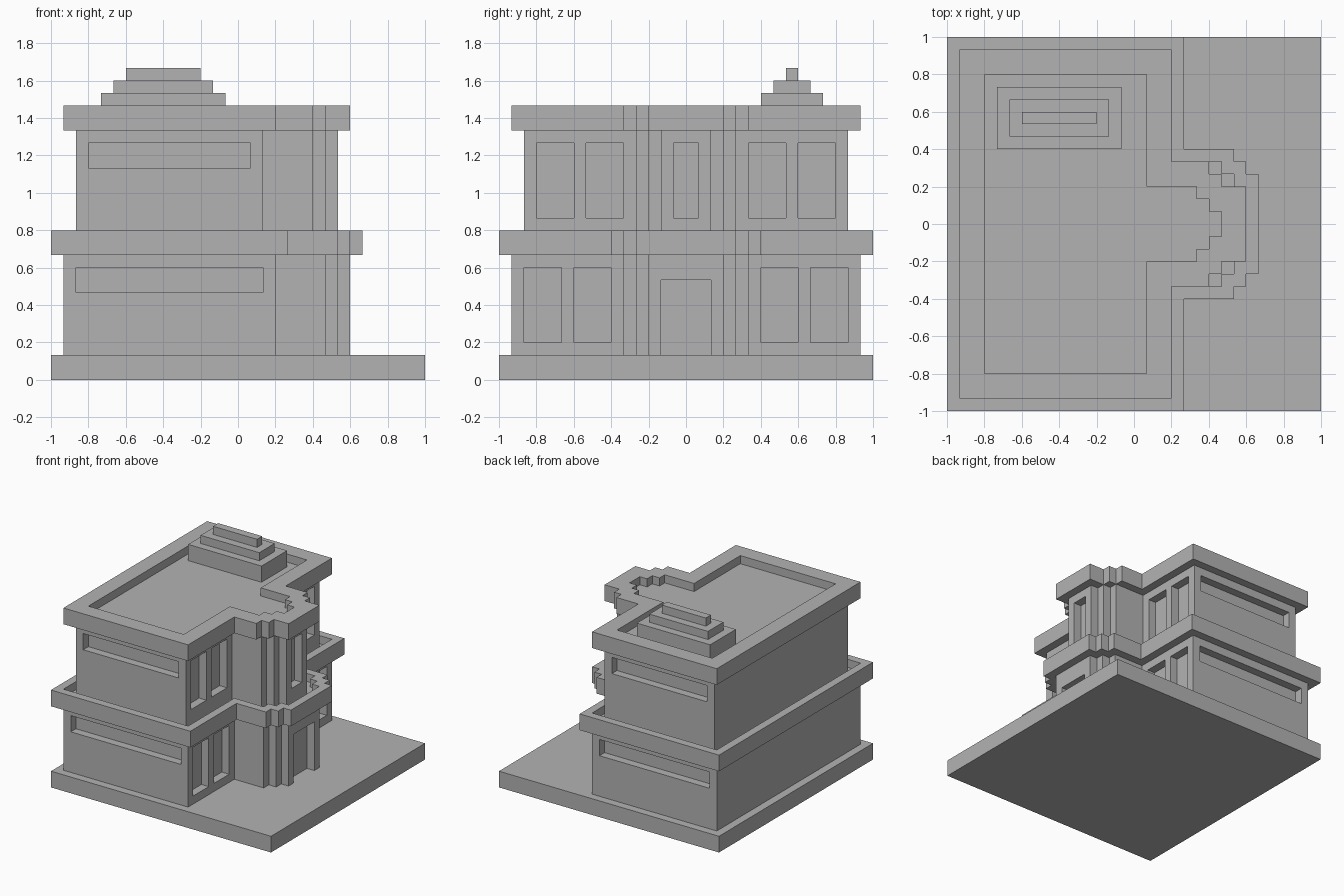
import bpy
import bmesh

cube = bpy.data.objects.get("Cube")
if cube:
    bpy.data.objects.remove(cube, do_unlink=True)

U = 1 / 15  # building module

grey = bpy.data.materials.new("plain grey")
grey.use_nodes = True
grey.diffuse_color = (0.45, 0.45, 0.45, 1)
grey.node_tree.nodes["Principled BSDF"].inputs["Base Color"].default_value = (0.45, 0.45, 0.45, 1)


def add_prism(bm, outline, z0, z1):
    """Extrude a flat outline, given in modules, from z0 to z1."""
    face = bm.faces.new([bm.verts.new((x * U, y * U, z0 * U)) for x, y in outline])
    top = bmesh.ops.extrude_face_region(bm, geom=[face])["geom"]
    verts = [v for v in top if isinstance(v, bmesh.types.BMVert)]
    bmesh.ops.translate(bm, vec=(0, 0, (z1 - z0) * U), verts=verts)


def rect(x0, x1, y0, y1):
    return [(x0, y0), (x1, y0), (x1, y1), (x0, y1)]


def make(name, prisms):
    bm = bmesh.new()
    for outline, z0, z1 in prisms:
        add_prism(bm, outline, z0, z1)
    bmesh.ops.recalc_face_normals(bm, faces=bm.faces)
    mesh = bpy.data.meshes.new(name)
    bm.to_mesh(mesh)
    bm.free()
    mesh.materials.append(grey)
    obj = bpy.data.objects.new(name, mesh)
    bpy.context.collection.objects.link(obj)
    return obj


def carve(obj, prisms):
    """Cut recesses out of a part."""
    cutter = make("cutter", prisms)
    cutter.hide_render = True
    mod = obj.modifiers.new("recesses", "BOOLEAN")
    mod.operation = "DIFFERENCE"
    mod.solver = "EXACT"
    mod.object = cutter
    bpy.context.view_layer.objects.active = obj
    bpy.ops.object.modifier_apply(modifier=mod.name)
    bpy.data.objects.remove(cutter, do_unlink=True)


def plan(left, right, depth, bay):
    """Floor plan: a block with a stepped entrance bay on the +x side."""
    half = [(left, -depth), (right, -depth)] + [(x, -y) for x, y in bay]
    return half + [(x, -y) for x, y in reversed(half)]


def stepped_bay(start, x, y, front):
    return [(start, y), (x, y), (x, y - 1), (x + 1, y - 1), (x + 1, y - 2), (front, y - 2)]


def openings(z, wall, end, windows, strip):
    """Paired side windows and long high strips, all one module deep."""
    cuts = []
    for a, b in windows:
        for y0, y1 in ((a, b), (-b, -a)):
            cuts.append((rect(wall - 1, wall + 1, y0, y1), z + 1, z + 7))
    for y in (end, -end):
        cuts.append((rect(*strip, y - 1, y + 1), z + 5, z + 7))
    return cuts


# Outlines of each storey
lower_plan = plan(-14, 3, 14, stepped_bay(3, 7, 5, 9))
ledge_plan = plan(-15, 4, 15, stepped_bay(4, 8, 6, 10))
upper_plan = plan(-13, 2, 13, stepped_bay(2, 6, 4, 8))
roof_plan = plan(-14, 3, 14, stepped_bay(3, 6, 5, 9))
roof_inner = plan(-12, 1, 12, stepped_bay(1, 5, 3, 7))

# Ground slab
make("ground_slab", [(rect(-15, 15, -15, 15), 0, 2)])

# Lower storey with windows and door recess
lower = make("lower_walls", [(lower_plan, 2, 10)])
cuts = openings(2, 3, 14, [(6, 9), (10, 13)], (-13, 2))
cuts.append((rect(8, 10, -2, 2), 1, 8))
carve(lower, cuts)

# Middle ledge with a gutter behind its parapet
ledge = make("middle_ledge", [(ledge_plan, 10, 12)])
carve(ledge, [(lower_plan, 11, 13)])

# Upper storey with windows
upper = make("upper_walls", [(upper_plan, 11, 20)])
cuts = openings(12, 2, 13, [(5, 8), (9, 12)], (-12, 1))
cuts.append((rect(7, 9, -1, 1), 13, 19))
carve(upper, cuts)

# Flat roof sunk behind a parapet
roof = make("roof_parapet", [(roof_plan, 20, 22)])
carve(roof, [(roof_inner, 21, 23)])

# Stepped block on the roof
for i, name in enumerate(("bottom", "middle", "top")):
    z0 = 21 if i == 0 else 22 + i
    make("roof_step_" + name, [(rect(-11 + i, -1 - i, 6 + i, 11 - i), z0, 23 + i)])
